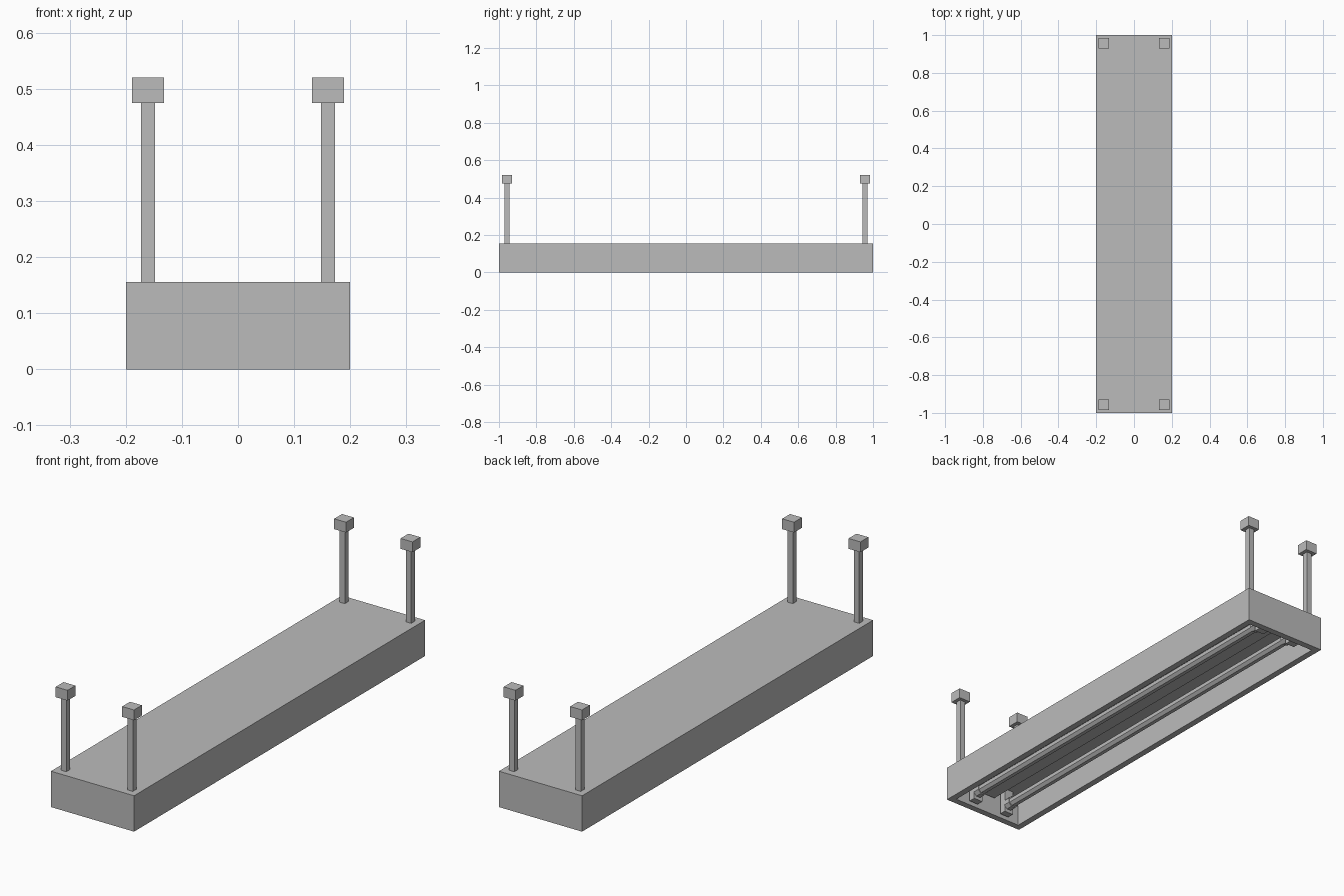
import bpy
import bmesh
import math
from mathutils import Matrix, Vector

cube = bpy.data.objects.get("Cube")
if cube:
    bpy.data.objects.remove(cube, do_unlink=True)

# One painted metal finish for the whole fixture
metal = bpy.data.materials.new("light_grey_metal")
metal.use_nodes = True
colour = (0.5, 0.5, 0.5, 1)
metal.diffuse_color = colour
metal.node_tree.nodes["Principled BSDF"].inputs["Base Color"].default_value = colour


def add_object(name, bm):
    mesh = bpy.data.meshes.new(name)
    bmesh.ops.recalc_face_normals(bm, faces=bm.faces[:])
    bm.to_mesh(mesh)
    bm.free()
    mesh.materials.append(metal)
    obj = bpy.data.objects.new(name, mesh)
    bpy.context.collection.objects.link(obj)
    return obj


def box_mesh(centre, size):
    bm = bmesh.new()
    matrix = Matrix.Translation(centre) @ Matrix.Diagonal((*size, 1))
    bmesh.ops.create_cube(bm, size=1, matrix=matrix)
    return bm


def box(name, centre, size):
    return add_object(name, box_mesh(centre, size))


def rod(name, centre, radius, length, sides=8):
    # Flat-sided rod lying along y, with a flat side facing down
    bm = bmesh.new()
    matrix = (Matrix.Translation(centre) @ Matrix.Rotation(math.pi / 2, 4, "X")
              @ Matrix.Rotation(math.pi / sides, 4, "Z"))
    bmesh.ops.create_cone(bm, cap_ends=True, segments=sides, radius1=radius,
                          radius2=radius, depth=length, matrix=matrix)
    return add_object(name, bm)


# Housing: a long box hollowed out from below, leaving a flat rim
HEIGHT, CEILING, RIM = 0.156, 0.12, 0.04
bm = box_mesh((0, 0, HEIGHT / 2), (0.4, 2, HEIGHT))
bm.normal_update()
bottom = min(bm.faces, key=lambda f: f.calc_center_median().z)
bmesh.ops.inset_region(bm, faces=[bottom], thickness=RIM)
result = bmesh.ops.extrude_face_region(bm, geom=[bottom])
verts = [v for v in result["geom"] if isinstance(v, bmesh.types.BMVert)]
bmesh.ops.translate(bm, verts=verts, vec=Vector((0, 0, CEILING)))
if bottom.is_valid:
    bmesh.ops.delete(bm, geom=[bottom], context="FACES")
add_object("housing", bm)

# Central ballast cover under the ceiling
box("ballast_cover", (0, 0, 0.0975), (0.06, 1.92, 0.045))

for side, x in (("left", 0.085), ("right", -0.085)):
    # Lamp tube with end caps and sockets
    rod(side + "_tube", (x, 0, 0.05), 0.022, 1.86)
    for end, s in (("front", -1), ("back", 1)):
        rod(f"{side}_{end}_tube_cap", (x, s * 0.915, 0.05), 0.027, 0.03)
        box(f"{side}_{end}_socket", (x, s * 0.945, 0.065), (0.045, 0.03, 0.11))

# Hanging posts with square mounting blocks
for side, x in (("left", 0.16), ("right", -0.16)):
    for end, y in (("front", -0.957), ("back", 0.957)):
        box(f"{side}_{end}_post", (x, y, 0.315), (0.025, 0.025, 0.32))
        box(f"{side}_{end}_mount", (x, y, 0.4975), (0.057, 0.054, 0.045))
